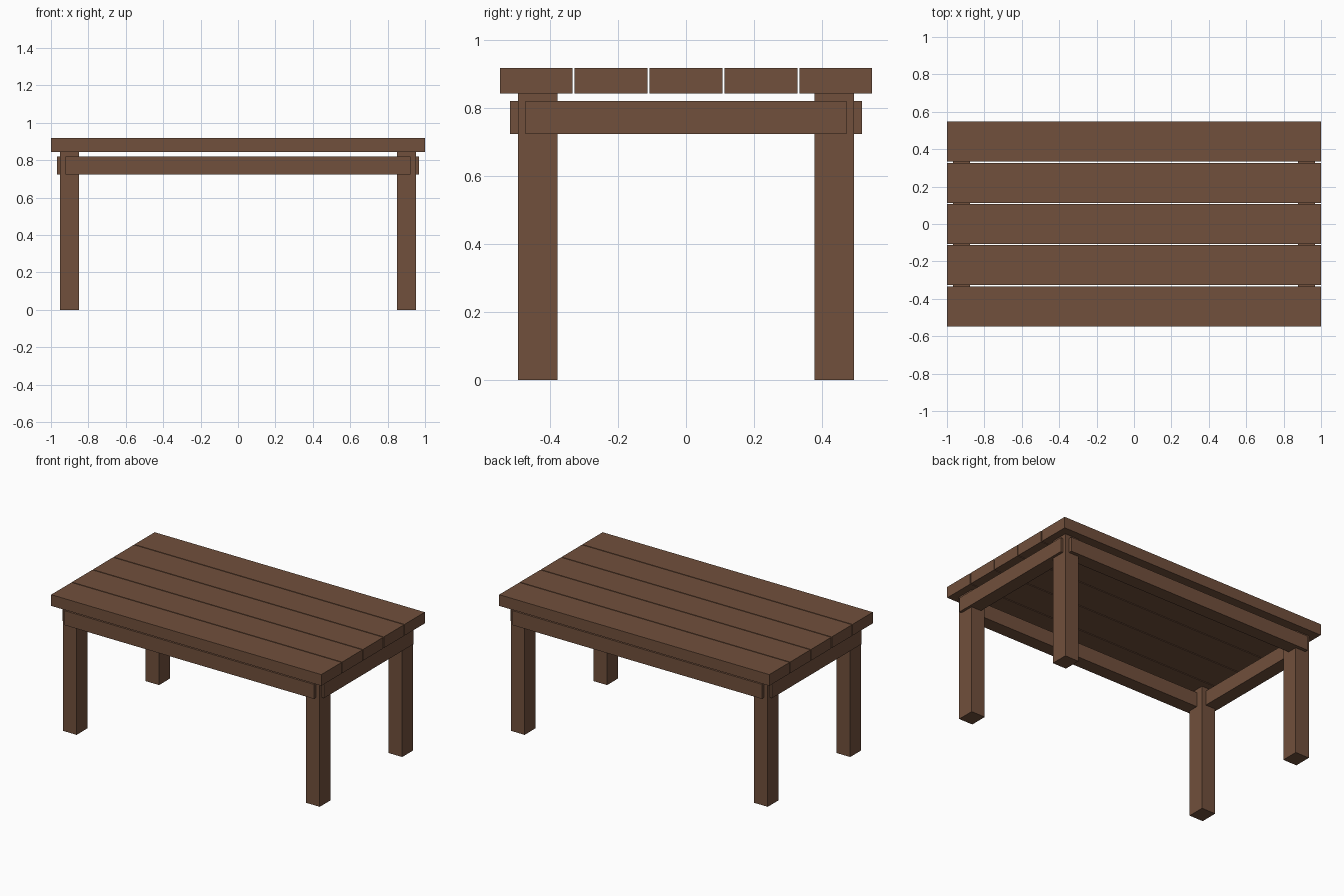
import bpy

# Remove the default cube
cube = bpy.data.objects.get("Cube")
if cube:
    bpy.data.objects.remove(cube, do_unlink=True)

# Single brown wood colour
WOOD = (0.165, 0.08, 0.045, 1.0)
wood = bpy.data.materials.new("brown_wood")
wood.use_nodes = True
wood.diffuse_color = WOOD
bsdf = next(n for n in wood.node_tree.nodes if n.type == 'BSDF_PRINCIPLED')
bsdf.inputs["Base Color"].default_value = WOOD
bsdf.inputs["Roughness"].default_value = 0.8


def beam(name, center, size):
    """Add a straight-edged timber with the given centre and full size."""
    bpy.ops.mesh.primitive_cube_add(size=1, location=center)
    obj = bpy.context.object
    obj.name = name
    obj.scale = size
    bpy.ops.object.transform_apply(location=False, rotation=False, scale=True)
    obj.data.materials.append(wood)
    return obj


TOP, UNDERSIDE = 0.918, 0.843
PLANK_WIDTH, PLANK_PITCH = 0.214, 0.22

# Tabletop: five long planks with narrow gaps
for i in range(5):
    beam(f"top_plank_{i + 1}",
         (0, (i - 2) * PLANK_PITCH, (TOP + UNDERSIDE) / 2),
         (2.0, PLANK_WIDTH, TOP - UNDERSIDE))

# Legs: four posts reaching the underside of the planks
for y_name, sy in (("front", -1), ("back", 1)):
    for x_name, sx in (("right", -1), ("left", 1)):
        beam(f"{y_name}_{x_name}_leg",
             (sx * 0.9, sy * 0.436, UNDERSIDE / 2),
             (0.102, 0.116, UNDERSIDE))

# Aprons: rails whose ends meet on each other's centre lines
RAIL_X, RAIL_Y, RAIL_Z = 0.923, 0.472, 0.772
THICK, HEIGHT = 0.09, 0.097
for name, s in (("front", -1), ("back", 1)):
    beam(f"{name}_apron", (0, s * RAIL_Y, RAIL_Z), (2 * RAIL_X, THICK, HEIGHT))
for name, s in (("right", -1), ("left", 1)):
    beam(f"{name}_apron", (s * RAIL_X, 0, RAIL_Z), (THICK, 2 * RAIL_Y, HEIGHT))
